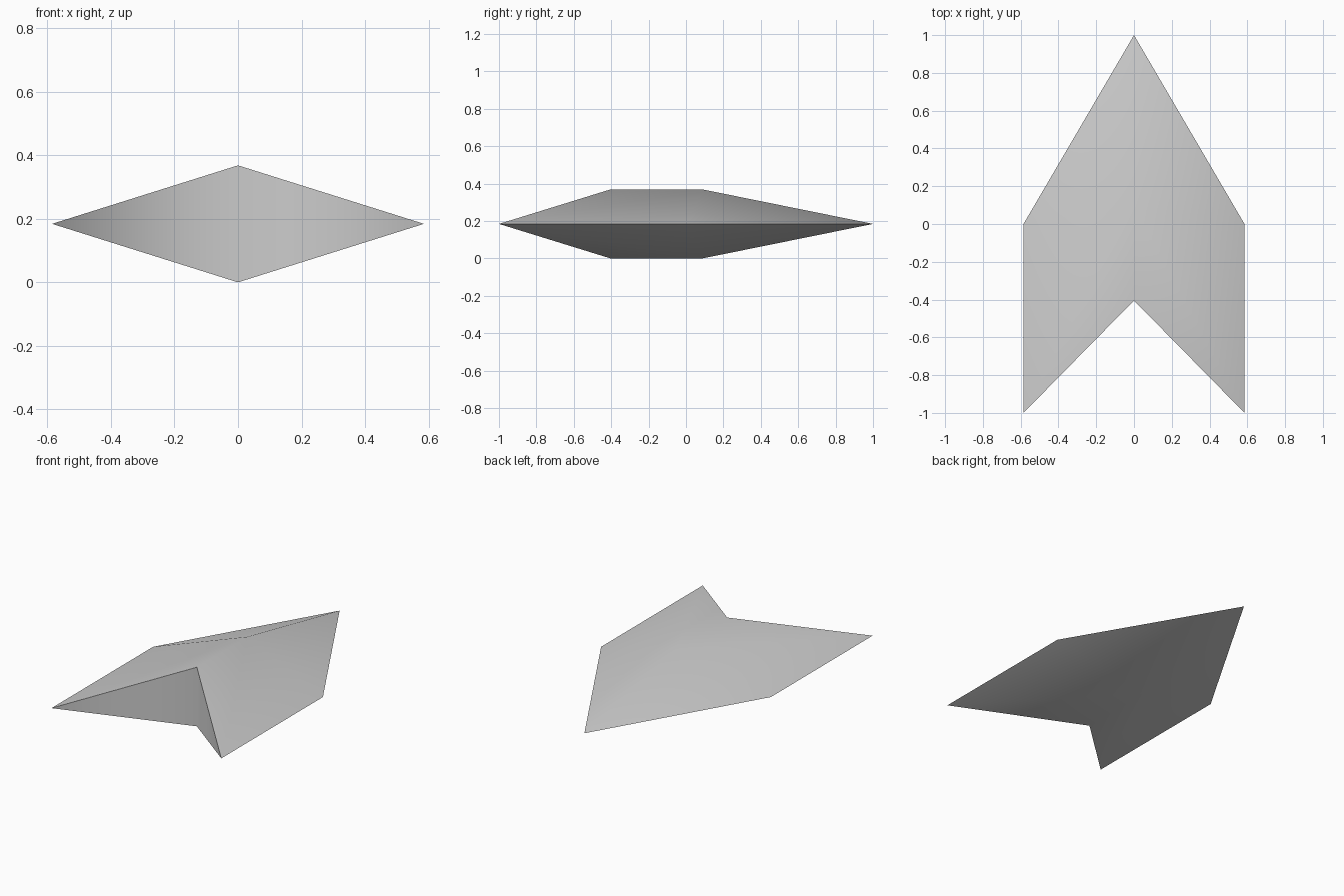
import bpy
import bmesh

cube = bpy.data.objects.get("Cube")
if cube:
    bpy.data.objects.remove(cube, do_unlink=True)

# Main dimensions
HALF_WIDTH = 0.585
HEIGHT = 0.368
MID = HEIGHT / 2

# One plain grey for the whole body
grey = bpy.data.materials.new("plain grey")
grey.use_nodes = True
grey.diffuse_color = (0.6, 0.6, 0.6, 1)
grey.node_tree.nodes["Principled BSDF"].inputs["Base Color"].default_value = grey.diffuse_color

# Rim and ridge points of the +x half
bm = bmesh.new()
nose = bm.verts.new((0, 1, MID))
shoulder = bm.verts.new((HALF_WIDTH, 0, MID))
wing_tip = bm.verts.new((HALF_WIDTH, -1, MID))


def ridge(z):
    return [bm.verts.new((0, y, z)) for y in (0.09, -0.405)]


def skin(fore, aft):
    """Nose triangle and wing panel on one side of the rim."""
    return [bm.faces.new((nose, fore, shoulder)),
            bm.faces.new((fore, aft, wing_tip, shoulder))]


top_fore, top_aft = ridge(HEIGHT)
low_fore, low_aft = ridge(0)
regions = [
    skin(top_fore, top_aft),
    skin(low_fore, low_aft),
    [bm.faces.new((top_aft, low_aft, wing_tip))],  # wall of the notch
]
bmesh.ops.recalc_face_normals(bm, faces=bm.faces)
# The open half needs its skin facing outwards
if regions[0][1].normal.z < 0:
    bmesh.ops.reverse_faces(bm, faces=bm.faces)

# Smooth within each region, sharp where two regions meet
region_of = {face: i for i, faces in enumerate(regions) for face in faces}
for face in bm.faces:
    face.smooth = True
for edge in bm.edges:
    edge.smooth = len({region_of[f] for f in edge.link_faces}) < 2

mesh = bpy.data.meshes.new("arrow_body")
bm.to_mesh(mesh)
bm.free()
mesh.materials.append(grey)
body = bpy.data.objects.new("arrow_body", mesh)
bpy.context.collection.objects.link(body)

# Mirror to the -x half, welded along the centre line
mirror = body.modifiers.new("mirror", "MIRROR")
mirror.use_axis[0] = True
mirror.use_clip = True
mirror.merge_threshold = 0.001
